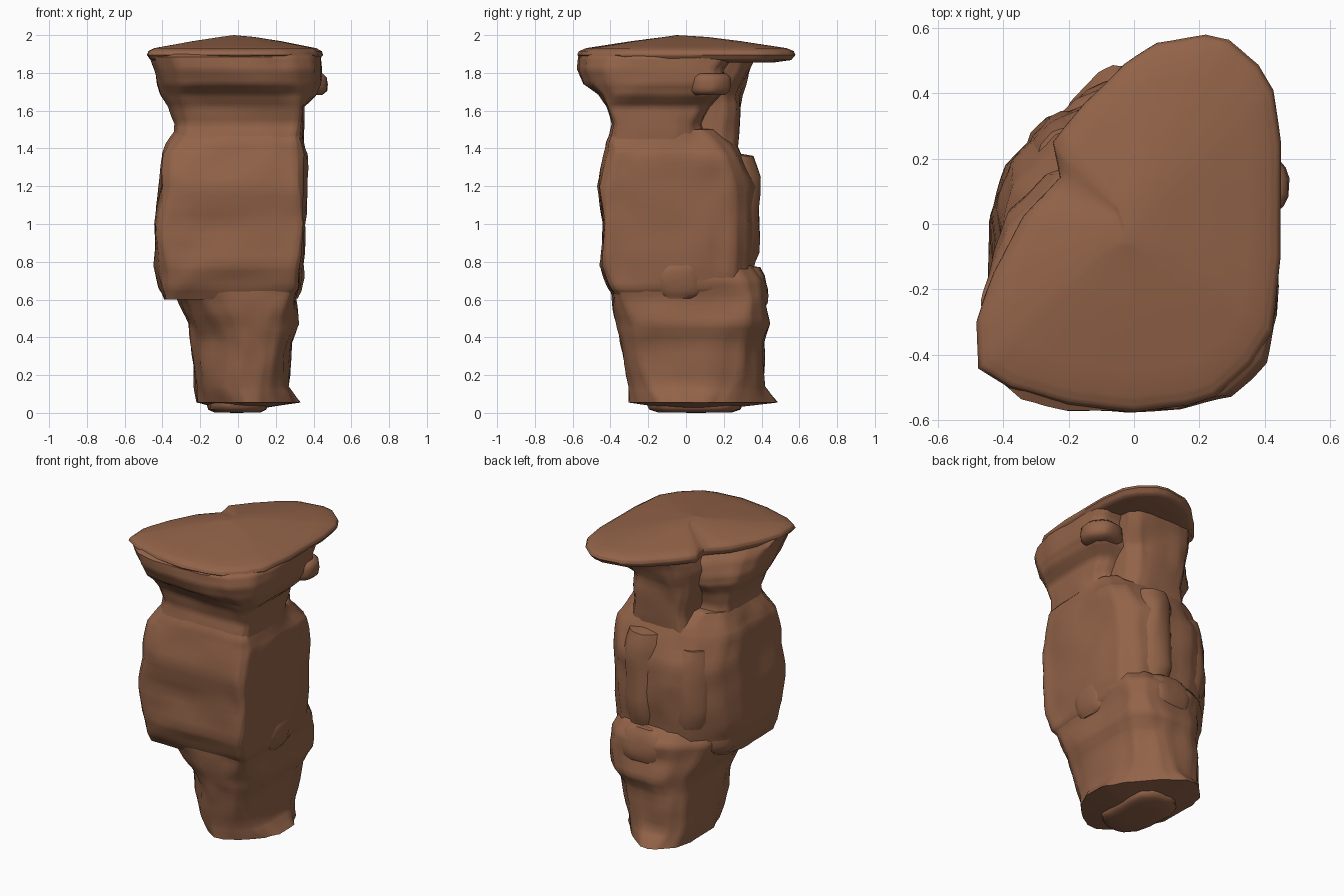
import bpy, bmesh
from mathutils import Vector, noise

rock = bpy.data.materials.new("brown_rock")
rock.diffuse_color = (0.29, 0.125, 0.066, 1)


def octagon(x0, x1, y0, y1, s0, s1, d0, d1):
    """Section from its extents along x, y, s = x+y and d = y-x, corners softened."""
    pts = [(x1, d0 + x1), (x1, s1 - x1), (s1 - y1, y1), (y1 - d1, y1),
           (x0, d1 + x0), (x0, s0 - x0), (s0 - y0, y0), (y0 - d0, y0)]
    pts = [Vector(p) for p in pts]
    out = []
    for i, p in enumerate(pts):
        out += [p.lerp(pts[i - 1], 0.2), p.lerp(pts[(i + 1) % 8], 0.2)]
    return out


def loft(name, rings, bottom, top, rough=0.017, cuts=3):
    """Skin rings [(z, points)], close with two apex points, roughen sideways."""
    bm = bmesh.new()
    loops = [[bm.verts.new((p.x, p.y, z)) for p in pts] for z, pts in rings]
    n = len(loops[0])
    for a, b in zip(loops, loops[1:]):
        for i in range(n):
            j = (i + 1) % n
            bm.faces.new((a[i], a[j], b[j], b[i]))
    vb, vt = bm.verts.new(bottom), bm.verts.new(top)
    for i in range(n):
        j = (i + 1) % n
        bm.faces.new((loops[0][j], loops[0][i], vb))
        bm.faces.new((loops[-1][i], loops[-1][j], vt))
    bmesh.ops.subdivide_edges(bm, edges=bm.edges[:], cuts=cuts, use_grid_fill=True)
    for v in bm.verts:
        q = noise.noise_vector(v.co * 4.5) + 0.6 * noise.noise_vector(v.co * 9)
        v.co.x += rough * q.x
        v.co.y += rough * q.y
    bmesh.ops.recalc_face_normals(bm, faces=bm.faces[:])
    me = bpy.data.meshes.new(name)
    bm.to_mesh(me)
    bm.free()
    ob = bpy.data.objects.new(name, me)
    bpy.context.collection.objects.link(ob)
    me.materials.append(rock)
    bpy.ops.object.select_all(action='DESELECT')
    ob.select_set(True)
    bpy.context.view_layer.objects.active = ob
    bpy.ops.object.shade_smooth_by_angle(angle=0.9)


def column(name, levels, bottom, top, **kw):
    loft(name, [(l[0], octagon(*l[1:])) for l in levels], bottom, top, **kw)


def boulder(name, x0, x1, y0, y1, z0, z1):
    """Soft block with chamfered corners."""
    cx, cy, h = (x0 + x1) / 2, (y0 + y1) / 2, z1 - z0
    c = 0.3 * min(x1 - x0, y1 - y0)
    levels = []
    for t, k in ((0.03, 0.75), (0.2, 0.95), (0.5, 1), (0.8, 0.94), (0.97, 0.75)):
        a, b = cx + (x0 - cx) * k, cx + (x1 - cx) * k
        e, f = cy + (y0 - cy) * k, cy + (y1 - cy) * k
        levels.append((z0 + t * h, a, b, e, f, a + e + c * k, b + f - c * k,
                       e - b + c * k, f - a - c * k))
    column(name, levels, (cx, cy, z0), (cx, cy, z1), cuts=1)


# Tapered lower stem with flared foot
column("stem", [
    (.055, -.22, .335, -.30, .485, -.28, .50, -.43, .57),
    (.14, -.23, .27, -.30, .42, -.32, .50, -.44, .55),
    (.37, -.25, .28, -.35, .41, -.38, .55, -.52, .54),
    (.47, -.26, .32, -.36, .45, -.43, .63, -.56, .55),
    (.60, -.31, .31, -.39, .41, -.54, .64, -.64, .55),
    (.70, -.36, .33, -.41, .42, -.66, .62, -.70, .56),
    (.78, -.34, .30, -.38, .36, -.60, .54, -.62, .50)],
    (0, .05, 0.005), (0, 0, .85))
# Domed underside of the foot
boulder("foot_underside", -.16, .16, -.20, .30, 0, .09)

# Blocky main body with a shelf underneath, pinched shoulder above
column("body", [
    (.60, -.39, .29, -.37, .28, -.73, .48, -.62, .46),
    (.66, -.42, .33, -.41, .33, -.77, .55, -.70, .52),
    (.78, -.44, .335, -.455, .35, -.81, .56, -.75, .55),
    (1.0, -.43, .355, -.44, .37, -.82, .59, -.78, .565),
    (1.2, -.41, .36, -.465, .365, -.81, .59, -.77, .565),
    (1.37, -.40, .365, -.43, .29, -.75, .55, -.73, .48),
    (1.43, -.37, .35, -.415, .26, -.69, .48, -.72, .44),
    (1.50, -.33, .33, -.385, .17, -.63, .40, -.68, .38)],
    (0, 0, .62), (0, 0, 1.52))

# Narrow neck widening into the thick front of the cap
column("neck", [
    (1.45, -.34, .345, -.405, .12, -.66, .36, -.70, .38),
    (1.53, -.335, .345, -.39, .10, -.64, .36, -.70, .36),
    (1.62, -.37, .35, -.415, .14, -.68, .41, -.74, .38),
    (1.685, -.41, .42, -.46, .19, -.74, .54, -.78, .42),
    (1.74, -.43, .445, -.54, .20, -.81, .59, -.81, .42),
    (1.82, -.445, .445, -.57, .20, -.86, .58, -.83, .37),
    (1.885, -.46, .44, -.565, .24, -.88, .62, -.81, .27),
    (1.91, -.43, .40, -.52, .20, -.82, .55, -.76, .22)],
    (0, -.1, 1.42), (0, -.1, 1.92), rough=.012)

# Rounded pillar behind the neck
column("back_lobe", [
    (1.36, -.20, .27, -.1, .27, -.15, .47, -.30, .42),
    (1.50, -.18, .24, -.1, .28, -.15, .43, -.28, .40),
    (1.68, -.20, .25, -.1, .29, -.15, .45, -.28, .42),
    (1.78, -.22, .28, -.1, .33, -.15, .52, -.30, .45),
    (1.87, -.20, .30, -.1, .36, -.15, .58, -.30, .46)],
    (0, .1, 1.34), (0, .1, 1.90))

# Thin overhanging cap slab, low dome on top
outline = [Vector(p) for p in (
    (-.48, -.30), (-.475, -.44), (-.38, -.50), (-.20, -.55), (0, -.575), (.16, -.555),
    (.25, -.53), (.36, -.43), (.425, -.33), (.45, -.1), (.448, .25), (.425, .41),
    (.38, .49), (.29, .565), (.22, .58), (.07, .555), (-.03, .49), (-.15, .37),
    (-.25, .25), (-.23, .14), (-.34, .02), (-.43, -.15))]
loft("cap_slab", [(z, [p * k for p in outline]) for z, k in (
    (1.855, .80), (1.868, .96), (1.895, 1), (1.915, .985), (1.931, .92), (1.968, .5),
    (1.99, .2))],
    (0, 0, 1.86), (-.02, -.05, 2.0), rough=.004, cuts=2)

# Slabs, flakes and lumps on the sides
for args in (
        ("right_lump", .12, .345, -.19, .13, .60, .82),
        ("back_lump", -.14, .22, .15, .435, .53, .78),
        ("back_slab", -.04, .23, .10, .395, .72, 1.38),
        ("back_left_slab", -.33, -.05, .0, .34, .74, 1.32),
        ("left_ledge", -.40, -.12, -.1, .22, .61, .80),
        ("right_flake", .22, .48, .0, .235, 1.68, 1.80)):
    boulder(*args)
